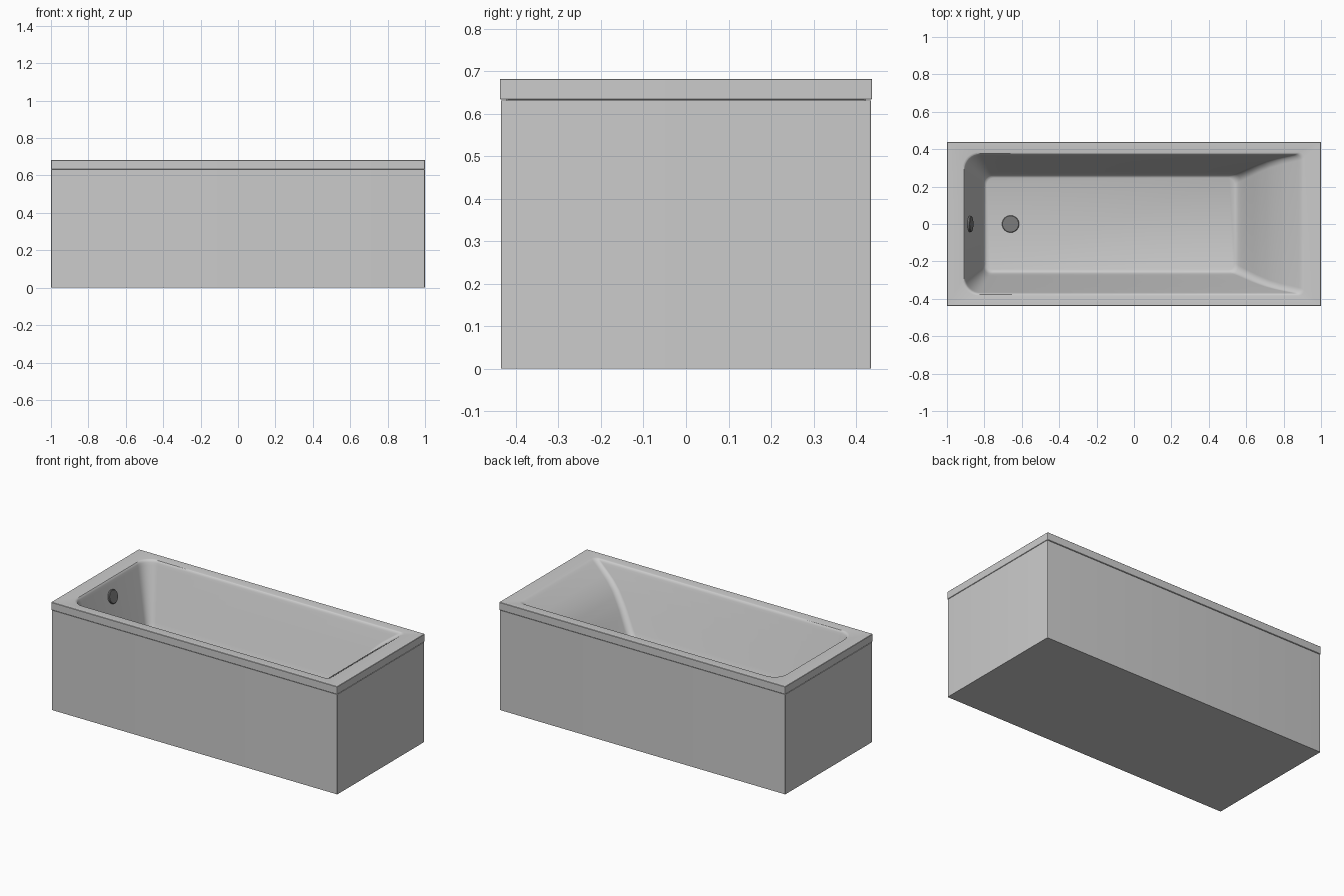
import bpy, bmesh, math
from mathutils import Vector, Matrix

if "Cube" in bpy.data.objects:
    bpy.data.objects.remove(bpy.data.objects["Cube"])

SEG = 8          # segments per rounded corner
RIM_TOP, RIM_BOT, DEPTH = 0.682, 0.633, 0.40


def ring(x0, x1, hw, r0, r1, z):
    """Rounded rectangle; r0 = radius at the -x corners, r1 at the +x corners."""
    pts = []
    for cx, cy, r, a0 in ((x1 - r1, hw - r1, r1, 0), (x0 + r0, hw - r0, r0, 90),
                          (x0 + r0, -hw + r0, r0, 180), (x1 - r1, -hw + r1, r1, 270)):
        for i in range(SEG + 1):
            a = math.radians(a0 + 90 * i / SEG)
            pts.append(Vector((cx + r * math.cos(a), cy + r * math.sin(a), z)))
    return pts


def loft(name, rings, cap_start=False, cap_end=False):
    bm = bmesh.new()
    rows = [[bm.verts.new(p) for p in r] for r in rings]
    n = len(rows[0])
    for a, b in zip(rows, rows[1:]):
        for i in range(n):
            j = (i + 1) % n
            bm.faces.new((a[i], a[j], b[j], b[i]))
    if cap_start:
        bm.faces.new(rows[0][::-1])
    if cap_end:
        bm.faces.new(rows[-1])
    return finish(name, bm)


def finish(name, bm):
    me = bpy.data.meshes.new(name)
    bm.to_mesh(me)
    bm.free()
    ob = bpy.data.objects.new(name, me)
    bpy.context.collection.objects.link(ob)
    bpy.ops.object.select_all(action='DESELECT')
    ob.select_set(True)
    bpy.context.view_layer.objects.active = ob
    bpy.ops.object.shade_smooth_by_angle(angle=math.radians(32))
    return ob


def interp(table, d):
    for (d0, v0), (d1, v1) in zip(table, table[1:]):
        if d <= d1:
            return v0 + (v1 - v0) * (d - d0) / (d1 - d0)
    return table[-1][1]


# sloped backrest profile: depth -> x
BACK = [(0, 0.90), (0.02, 0.873), (0.05, 0.832), (0.09, 0.78), (0.14, 0.729),
        (0.22, 0.668), (0.33, 0.60), (0.38, 0.568), (0.40, 0.552)]


def basin_ring(d, inset=0.0):
    t = d / DEPTH
    return ring(-0.906 + 0.106 * t + inset, interp(BACK, d) - inset,
                0.373 - 0.113 * t - inset,
                0.085 - 0.045 * t, 0.03 + 0.01 * t, RIM_TOP - d)


# tub shell: underside, rim edge, flat rim, rounded lip, basin walls, floor
rings = [ring(-0.93, 0.93, 0.39, 0.02, 0.02, RIM_BOT)]
for o, z in ((0.002, RIM_BOT), (0, RIM_BOT + 0.002), (0, RIM_TOP - 0.002), (0.002, RIM_TOP)):
    rings.append(ring(-1 + o, 1 - o, 0.438 - o, 0.004, 0.004, z))
rings += [basin_ring(0, -0.010), basin_ring(0.0015, -0.004), basin_ring(0.006, -0.001)]
rings += [basin_ring(d) for d in (0.015, 0.03, 0.05, 0.07, 0.09, 0.115, 0.14, 0.17,
                                  0.20, 0.235, 0.27, 0.305, 0.34, 0.375)]
rings += [basin_ring(0.388, 0.002), basin_ring(0.396, 0.006), basin_ring(0.40, 0.013)]
loft("tub_shell", rings, cap_end=True)

# panelled body below the rim, open at the top
loft("body_panels", [ring(-0.999 + i, 0.999 - i, 0.435 - i, 0.004, 0.004, z)
                     for i, z in ((0, 0), (0, 0.631), (0.02, 0.631))],
     cap_start=True)

# recessed shadow gap between body and rim
loft("rim_gap", [ring(-0.985, 0.985, 0.422, 0.004, 0.004, z) for z in (0.63, 0.634)])

# drain and overflow fittings
metal = bpy.data.materials.new("dark_metal")
metal.diffuse_color = (0.2, 0.2, 0.2, 1)
metal.use_nodes = True
metal.node_tree.nodes["Principled BSDF"].inputs["Base Color"].default_value = metal.diffuse_color


def fitting(name, r, h, loc, normal):
    bevel = 0.003
    prof = ((r, 0), (r, h - bevel), (r - bevel, h))
    n = 32
    rings = [[Vector((a * math.cos(2 * math.pi * i / n), a * math.sin(2 * math.pi * i / n), z))
              for i in range(n)] for a, z in prof]
    ob = loft(name, rings, cap_start=True, cap_end=True)
    rot = Vector((0, 0, 1)).rotation_difference(Vector(normal)).to_matrix().to_4x4()
    ob.matrix_world = Matrix.Translation(loc) @ rot
    ob.data.materials.append(metal)
    return ob


fitting("drain", 0.046, 0.005, (-0.66, 0, RIM_TOP - DEPTH - 0.001), (0, 0, 1))
fitting("overflow", 0.042, 0.012, (-0.880, 0, RIM_TOP - 0.10), (1, 0, 0.265))
